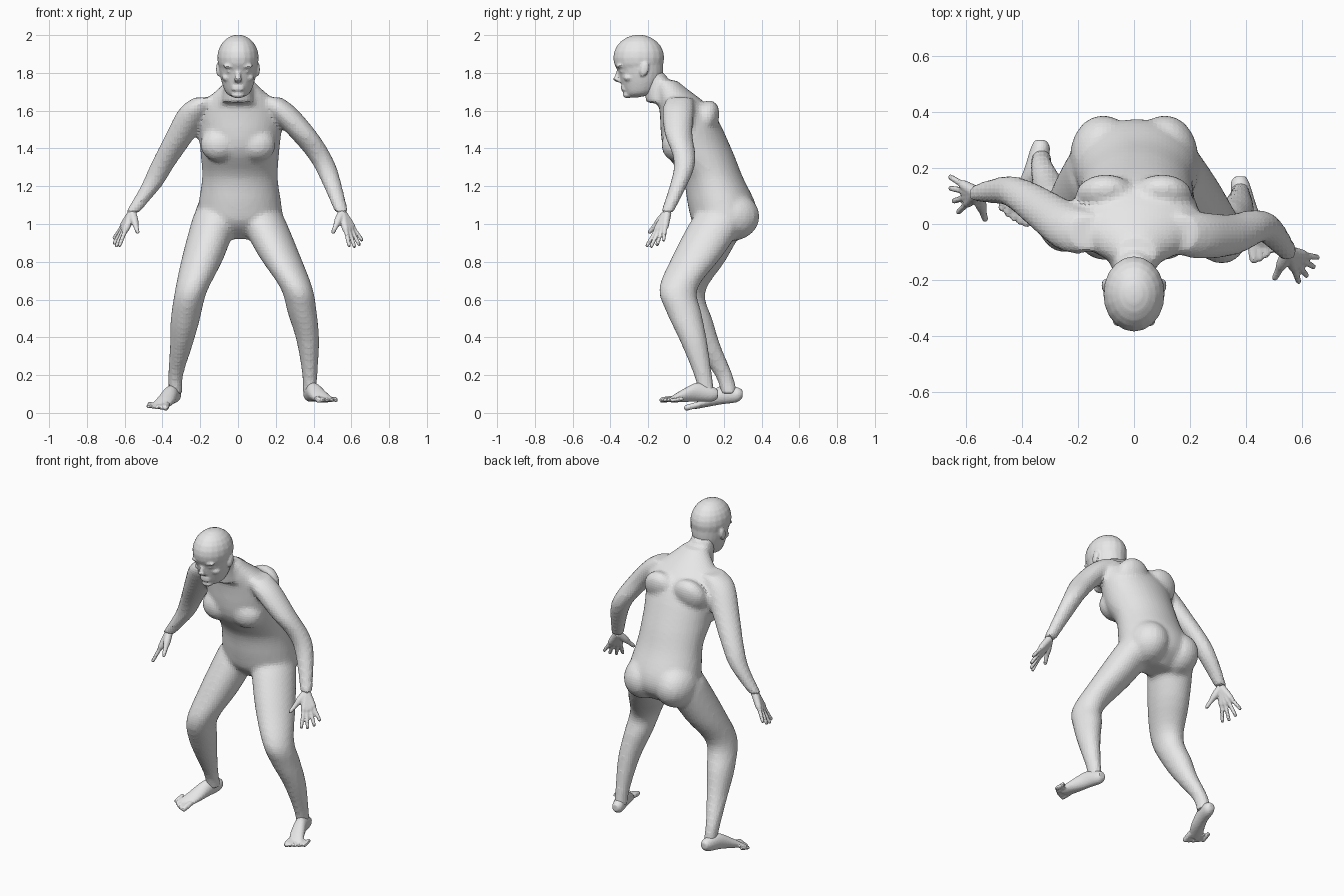
import bpy, bmesh, math
from mathutils import Vector, Matrix

default_cube = bpy.data.objects.get("Cube")
if default_cube:
    bpy.data.objects.remove(default_cube, do_unlink=True)

grey = (0.8, 0.8, 0.8, 1)
skin_material = bpy.data.materials.new("light_grey")
skin_material.use_nodes = True
skin_material.diffuse_color = grey
shader = skin_material.node_tree.nodes["Principled BSDF"]
shader.inputs["Base Color"].default_value = grey

up, back = Vector((0, 0, 1)), Vector((0, 1, 0))
right, left = -1, 1


def spline(rows, steps=4):
    """Smooth interpolation through rows of numbers."""
    result = []
    last = len(rows) - 1
    for index in range(last):
        near = [rows[min(last, max(0, index + offset))] for offset in (-1, 0, 1, 2)]
        for step in range(steps):
            t = step / steps
            result.append([b + t / 2 * (c - a + t * (2*a - 5*b + 4*c - d + t * (3*(b - c) + d - a)))
                           for a, b, c, d in zip(*near)])
    return result + [list(rows[last])]


def loft(mesh, rows, normal=None, sides=24):
    """Skin elliptical rings given as x, y, z, half width, half depth."""
    if normal is None:
        normal = (Vector(rows[-1][:3]) - Vector(rows[0][:3])).normalized()
    across = Vector((1, 0, 0))
    across = (across - normal * normal.x).normalized()
    along = normal.cross(across)
    rings = []
    for x, y, z, width, depth in spline(rows):
        ring = []
        for corner in range(sides):
            angle = math.tau * corner / sides
            offset = across * width * math.cos(angle) + along * depth * math.sin(angle)
            ring.append(mesh.verts.new(Vector((x, y, z)) + offset))
        rings.append(ring)
    for lower, upper in zip(rings, rings[1:]):
        for corner in range(sides):
            following = (corner + 1) % sides
            mesh.faces.new((lower[corner], lower[following], upper[following], upper[corner]))
    mesh.faces.new(rings[0][::-1])
    mesh.faces.new(rings[-1])


def limb(mesh, joints, radii, depth_ratio):
    """Upright loft through joints, each ring a fixed ratio deeper than wide."""
    loft(mesh, [(*joint, radius, radius * depth_ratio) for joint, radius in zip(joints, radii)], up)


def blob(mesh, centre, size, tilt=0):
    matrix = Matrix.Translation(centre) @ Matrix.Rotation(tilt, 4, 'X') @ Matrix.Diagonal((*size, 1))
    bmesh.ops.create_uvsphere(mesh, u_segments=20, v_segments=12, radius=1, matrix=matrix)


def fuse(name, mesh, voxel, rounds):
    """Merge overlapping volumes into one relaxed skin."""
    bmesh.ops.recalc_face_normals(mesh, faces=mesh.faces)
    rough = bpy.data.meshes.new(name)
    mesh.to_mesh(rough)
    mesh.free()
    part = bpy.data.objects.new(name, rough)
    bpy.context.collection.objects.link(part)
    remesh = part.modifiers.new("skin", 'REMESH')
    remesh.mode, remesh.voxel_size = 'VOXEL', voxel
    relax = part.modifiers.new("relax", 'SMOOTH')
    relax.factor, relax.iterations = 0.5, rounds
    depsgraph = bpy.context.evaluated_depsgraph_get()
    finished = bpy.data.meshes.new_from_object(part.evaluated_get(depsgraph))
    part.modifiers.clear()
    part.data = finished
    finished.materials.clear()
    finished.materials.append(skin_material)


# Torso, leaning forward, and neck
body = bmesh.new()
torso = [(.2, .92, .1, .07), (.2, 1, .22, .16), (.19, 1.1, .22, .18), (.14, 1.25, .2, .16),
         (.06, 1.4, .21, .18), (0, 1.6, .22, .14), (-.08, 1.72, .11, .08), (-.11, 1.76, .07, .06)]
loft(body, [(.01, *section) for section in torso], up, 32)
limb(body, [(0, -.12, 1.64), (0, -.15, 1.72), (0, -.18, 1.8)], (.09, .075, .07), 1)
for side in (right, left):
    blob(body, (side * .1, -.05, 1.42), (.1, .08, .09))      # chest
    blob(body, (side * .11, .24, 1.04), (.12, .15, .13))     # buttock
    blob(body, (side * .1, .1, 1.55), (.11, .07, .11), -.4)  # shoulder blade

# Arms, from shoulder to wrist
right_arm = [(-.22, -.02, 1.61), (-.31, .04, 1.46), (-.4, .1, 1.31), (-.46, .12, 1.2), (-.56, .11, 1.06)]
left_arm = [(.22, -.04, 1.61), (.34, -.04, 1.48), (.43, -.01, 1.36), (.48, -.02, 1.26), (.55, -.1, 1.06)]
for side, joints in ((right, right_arm), (left, left_arm)):
    collar = (side * .16, -.03, 1.67)
    limb(body, [collar] + joints, (.07, .09, .08, .065, .055, .036), .93)

# Legs, from hip to ankle
right_leg = [(-.13, .17, 1), (-.19, .08, .81), (-.25, 0, .64), (-.28, .05, .49), (-.3, .11, .36),
             (-.33, .2, .2), (-.33, .23, .1)]
left_leg = [(.14, .16, 1), (.22, .06, .83), (.31, -.04, .66), (.34, -.01, .53), (.37, .04, .38),
            (.38, .09, .2), (.38, .11, .1)]
for side, joints in ((right, right_leg), (left, left_leg)):
    hip = (side * .12, .19, 1.06)
    limb(body, [hip] + joints, (.11, .12, .11, .085, .077, .06, .04, .036), 1.2)
fuse("body", body, .015, 4)

# Head: skull, jaw, nose, face and ears
head = bmesh.new()
blob(head, (0, -.25, 1.88), (.11, .135, .122))
limb(head, [(0, -.28, 1.67), (0, -.25, 1.69), (0, -.24, 1.74), (0, -.24, 1.8), (0, -.25, 1.88)],
     (.02, .06, .083, .097, .106), 1.22)
limb(head, [(0, -.35, 1.83), (0, -.365, 1.78), (0, -.367, 1.765), (0, -.35, 1.75)],
     (.011, .015, .021, .015), .9)
blob(head, (0, -.31, 1.685), (.035, .025, .02))
for lip_height in (1.712, 1.727):
    blob(head, (0, -.33, lip_height), (.034, .015, .008))
for side in (right, left):
    blob(head, (side * .04, -.35, 1.835), (.04, .02, .011))      # brow
    blob(head, (side * .04, -.335, 1.81), (.022, .018, .011))    # eye
    blob(head, (side * .055, -.3, 1.775), (.03, .032, .022))     # cheek
    blob(head, (side * .104, -.22, 1.82), (.012, .023, .04), -.25)  # ear
fuse("head", head, .0075, 2)


def digit(mesh, start, tip, profile):
    loft(mesh, [(*start.lerp(tip, reach), radius, radius) for reach, radius in profile], None, 12)


def hand(name, wrist, index_tip, little_tip, thumb_tip):
    """Four fingers fanned along an arc of tips, plus a thumb."""
    mesh = bmesh.new()
    wrist, first, final = Vector(wrist), Vector(index_tip), Vector(little_tip)
    for finger in range(4):
        fan = finger / 3
        tip = first.lerp(final, fan)
        tip += (tip - wrist).normalized() * .02 * math.sin(math.pi * fan)
        digit(mesh, wrist, tip, ((0, .024), (.25, .021), (.48, .018), (.6, .012), (.95, .01), (1, .005)))
    digit(mesh, wrist, Vector(thumb_tip), ((0, .022), (.4, .021), (.65, .014), (.92, .011), (1, .005)))
    fuse(name, mesh, .0055, 2)


hand("right_hand", right_arm[-1], (-.63, .04, .88), (-.66, .17, .92), (-.53, .01, .95))
hand("left_hand", left_arm[-1], (.59, -.21, .88), (.66, -.12, .91), (.5, -.2, .95))


def foot(name, place):
    """Sole from heel to ball, then five toes in an arc."""
    mesh = bmesh.new()
    sole = [(.38, .17, .1, .02, .02), (.38, .14, .1, .035, .04), (.4, .06, .11, .04, .05),
            (.43, -.02, .09, .047, .033), (.46, -.08, .07, .047, .016)]
    loft(mesh, [(*place(x, y, z), width, height) for x, y, z, width, height in sole], back)
    for toe in range(5):
        fan = toe / 4
        x, y, z = .43 + .09 * fan, -.14 + .055 * fan ** 1.5, .066
        radius = .012 if toe else .016
        base, tip = Vector(place(x - .01, y + .07, z + .01)), Vector(place(x, y, z))
        digit(mesh, base, tip, ((0, radius), (.8, radius), (1, radius / 2)))
    fuse(name, mesh, .007, 2)


# The right foot is mirrored, set further back and tipped toes-down
foot("left_foot", lambda x, y, z: (x, y, z))
foot("right_foot", lambda x, y, z: (.045 - x, y + .13, z - .14 * (.165 - y)))
